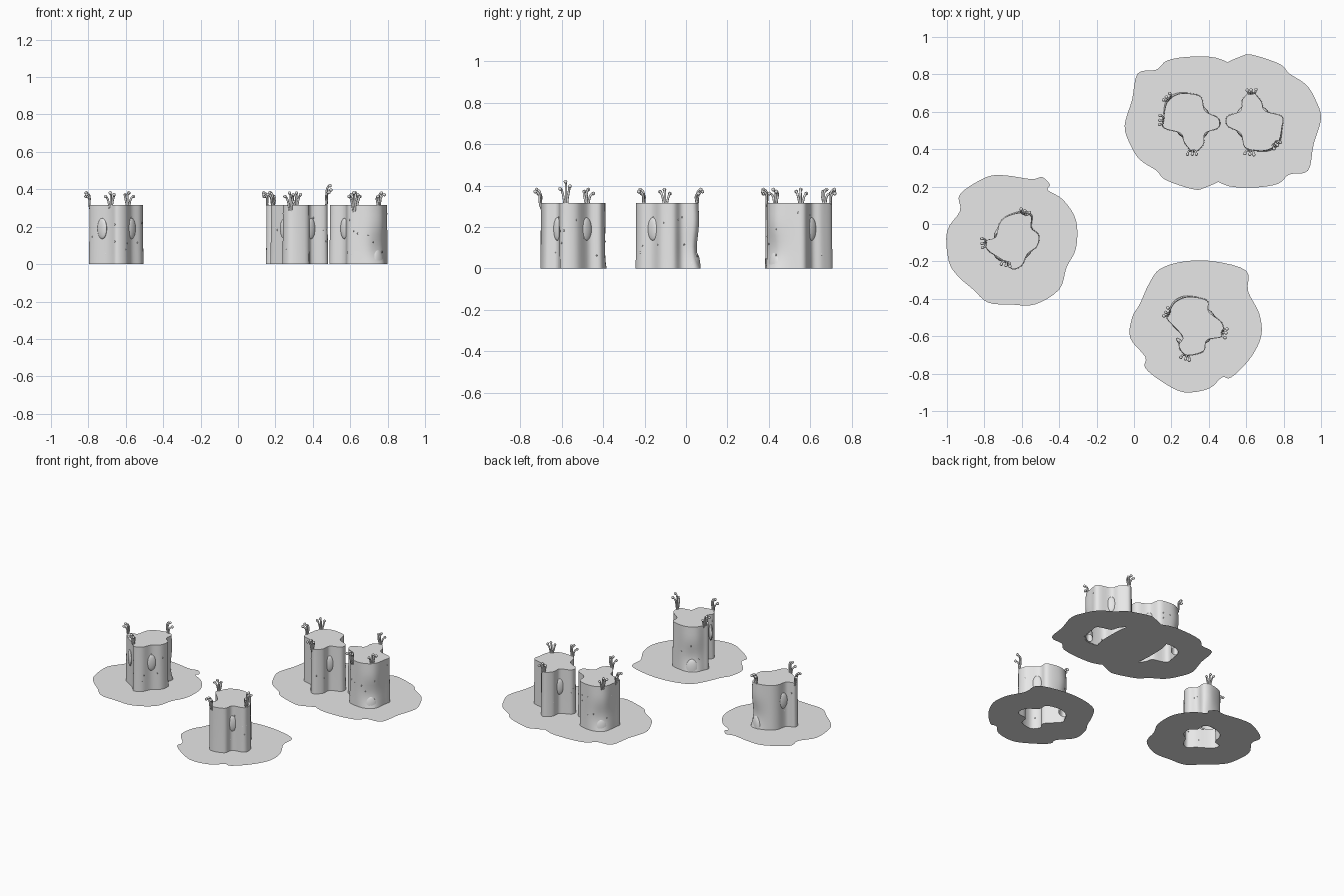
import bpy, bmesh, math, random
from mathutils import Vector, Matrix

if "Cube" in bpy.data.objects:
    bpy.data.objects.remove(bpy.data.objects["Cube"])

random.seed(4)
HEIGHT = 0.315
mat = bpy.data.materials.new("pale_grey")
mat.diffuse_color = (0.8, 0.8, 0.8, 1)
mat.use_nodes = True
mat.node_tree.nodes["Principled BSDF"].inputs["Base Color"].default_value = mat.diffuse_color

# Outlines as x, y pairs in hundredths, around each pillar's centre
TRUNK_B = [-1,16, 4,11, 6,6, 15,3, 15,-3, 13,-11, 7,-15, 0,-15, -5,-13,
           -7,-6, -14,-2, -14,3, -7,6, -6,12]
TRUNK_C = [5,15, 10,13, 10,7, 14,3, 13,-3, 8,-7, 5,-13, 0,-15, -4,-11,
           -13,-5, -14,0, -9,2, -7,9, -3,13]
TRUNK_D = [-4,16, 6,14, 7,8, 14,2, 14,-5, 6,-7, 4,-13, -5,-15, -9,-10,
           -7,-5, -15,4, -14,8, -11,13]
BASE_B = [-17,30, -7,35, -1,36, 14,31, 19,26, 28,20, 33,12, 36,2, 32,-12,
          29,-26, 19,-28, 13,-33, -1,-35, -17,-33, -32,-20, -35,0, -32,17]
BASE_C = [-28,25, -14,34, -4,35, 10,33, 16,34, 20,30, 19,27, 27,22, 34,11,
          34,-4, 29,-14, 25,-26, 12,-34, -1,-34, -13,-33, -21,-26, -29,-19,
          -34,-11, -35,5, -28,16]
BASE_D = [-19,31, -6,35, 10,35, 27,30, 28,19, 34,7, 35,-5, 29,-17, 19,-27,
          14,-27, 7,-33, -6,-35, -17,-30, -27,-22, -27,-16, -35,-6, -34,5,
          -30,12, -25,23]


def pairs(flat, turn=1):
    return [Vector((flat[i], flat[i + 1])) * 0.01 * turn for i in range(0, len(flat), 2)]


def smooth_loop(pts, steps):
    """Closed Catmull-Rom curve through the points."""
    out, n = [], len(pts)
    for i in range(n):
        a, b, c, d = (pts[(i + k) % n] for k in (-1, 0, 1, 2))
        for s in range(steps):
            t = s / steps
            out.append(0.5 * (2 * b + (c - a) * t + (2 * a - 5 * b + 4 * c - d) * t ** 2
                              + (3 * b - a - 3 * c + d) * t ** 3))
    return out


def finish(bm, name, centre, angle=None):
    me = bpy.data.meshes.new(name)
    bm.to_mesh(me)
    bm.free()
    me.materials.append(mat)
    ob = bpy.data.objects.new(name, me)
    ob.location = (centre[0], centre[1], 0)
    bpy.context.collection.objects.link(ob)
    if angle:
        me.shade_smooth()
        me.set_sharp_from_angle(angle=math.radians(angle))
    return ob


def ground_patch(name, centre, outline, hole, z):
    """Flat sheet with an opening under the pillar."""
    bm = bmesh.new()
    for loop in (outline, hole):
        vs = [bm.verts.new((p.x, p.y, z)) for p in loop]
        for i in range(len(vs)):
            bm.edges.new((vs[i - 1], vs[i]))
    bmesh.ops.triangle_fill(bm, use_beauty=True, edges=bm.edges[:], normal=(0, 0, 1))
    for f in bm.faces:
        f.normal_update()
        if f.normal.z < 0:
            f.normal_flip()
    finish(bm, name, centre)


def trunk(name, centre, loop, knot):
    """Lobed hollow wall with a closed top, swelling above the knot."""
    bm = bmesh.new()
    rings = []
    for k in range(13):
        z = HEIGHT * k / 12
        ring = []
        for p in loop:
            near = math.exp(-((p - knot).length / 0.06) ** 2)
            swell = 0.016 * near * math.sin(math.pi * k / 6 + 2.6) * (1 - k / 12)
            flare = 0.003 * (1 - k / 12) ** 2
            q = p + p.normalized() * (swell + flare)
            ring.append(bm.verts.new((q.x, q.y, z)))
        rings.append(ring)
    n = len(loop)
    for lo, hi in zip(rings, rings[1:]):
        for i in range(n):
            bm.faces.new((lo[i - 1], lo[i], hi[i], hi[i - 1]))
    bm.faces.new(rings[-1])
    bmesh.ops.recalc_face_normals(bm, faces=bm.faces[:])
    top = max(bm.faces, key=lambda f: f.calc_center_median().z)
    if top.normal.z < 0:
        bmesh.ops.reverse_faces(bm, faces=bm.faces[:])
    finish(bm, name, centre, 50)


def add_blob(bm, point, z, size, segs=20):
    """Ellipsoid of half sizes (outward, sideways, up) facing away from the axis."""
    mx = (Matrix.Translation((point.x, point.y, z))
          @ Matrix.Rotation(math.atan2(point.y, point.x), 4, 'Z')
          @ Matrix.Diagonal((*size, 1)))
    bmesh.ops.create_uvsphere(bm, u_segments=segs, v_segments=max(6, segs // 2), radius=1, matrix=mx)


def wall_details(tag, centre, loop, windows, knot):
    bm = bmesh.new()
    for w in windows:
        hit = max(loop, key=lambda p: p.normalized().dot(w.normalized()))
        add_blob(bm, hit, 0.19, (0.012, 0.032, 0.056))
    finish(bm, "oval_patches_" + tag, centre, 60)

    # Half-buried swelling at the foot, cut off at the ground
    bm = bmesh.new()
    add_blob(bm, knot * 0.93, 0.0, (0.025, 0.045, 0.085), 28)
    bmesh.ops.bisect_plane(bm, geom=bm.verts[:] + bm.edges[:] + bm.faces[:],
                           plane_co=(0, 0, 0), plane_no=(0, 0, -1), clear_outer=True)
    finish(bm, "foot_swelling_" + tag, centre, 60)

    bm = bmesh.new()
    for _ in range(16):
        add_blob(bm, random.choice(loop), random.uniform(0.05, 0.27), (0.003, 0.003, 0.005), 8)
    finish(bm, "wall_specks_" + tag, centre, 60)


def stalks(tag, centre, roots, tall):
    """Clusters of curling stalks with round tips along the rim."""
    cu = bpy.data.curves.new("stalks_" + tag, 'CURVE')
    cu.dimensions = '3D'
    cu.bevel_depth = 0.0055
    cu.bevel_resolution = 2
    cu.resolution_u = 5
    cu.use_fill_caps = True
    cu.materials.append(mat)
    bm = bmesh.new()
    for j, root in enumerate(roots):
        out = root.normalized()
        side = Vector((-out.y, out.x))
        for s, top in ((-1, 0.365), (0.1, 0.385), (1, 0.375)):
            if j == tall:
                top += 0.04 - 0.015 * abs(s - 0.1)
            rise = top - 0.28
            path = [(-0.008, 0.004, 0), (0.003, 0.006, 0.25), (0.006, 0.010, 0.55),
                    (0.000, 0.016, 0.8), (0.014, 0.022, 0.98), (0.022, 0.024, 0.95)]
            sp = cu.splines.new('NURBS')
            sp.points.add(len(path) - 1)
            for pt, (o, w, h) in zip(sp.points, path):
                q = root + out * o + side * s * w
                pt.co = (q.x, q.y, 0.28 + rise * h, 1)
            sp.order_u = 4
            sp.use_endpoint_u = True
            add_blob(bm, q, 0.28 + rise * 0.96, (0.009, 0.009, 0.009), 12)
    ob = bpy.data.objects.new("stalks_" + tag, cu)
    ob.location = (centre[0], centre[1], 0)
    bpy.context.collection.objects.link(ob)
    finish(bm, "stalk_tips_" + tag, centre, 60)


# name, centre, trunk, base, turn, patches, foot swelling, stalk roots, tall cluster, base height
PILLARS = [
    ("back_left", (0.31, 0.545), TRUNK_B, BASE_B, -1, [-6,-6, 7,-6, 7,6], [-11,12],
     [-15,1, 0,-15, -12,12], None, 0.0),
    ("back_right", (0.64, 0.545), TRUNK_B, BASE_B, 1, [6,6, -7,6, -7,-6], [11,-12],
     [-1,15, 11,-11, -2,-15], None, 0.001),
    ("left", (-0.65, -0.09), TRUNK_C, BASE_C, 1, [8,-7, -7,-9, -8,5], [7,14],
     [-14,-1, -3,-11, 6,14], None, 0.0),
    ("front", (0.33, -0.55), TRUNK_D, BASE_D, 1, [6,-7, -8,-8, 8,7], [-9,14],
     [-14,7, -5,-15, 14,-3], 2, 0.0),
]
for tag, centre, wall, base, turn, patches, knot, roots, tall, z in PILLARS:
    loop = smooth_loop(pairs(wall, turn), 5)
    foot = pairs(knot)[0]
    ground_patch("ground_patch_" + tag, centre, smooth_loop(pairs(base, turn), 4), loop, z)
    trunk("trunk_" + tag, centre, loop, foot)
    wall_details(tag, centre, loop, pairs(patches), foot)
    stalks(tag, centre, pairs(roots), tall)
